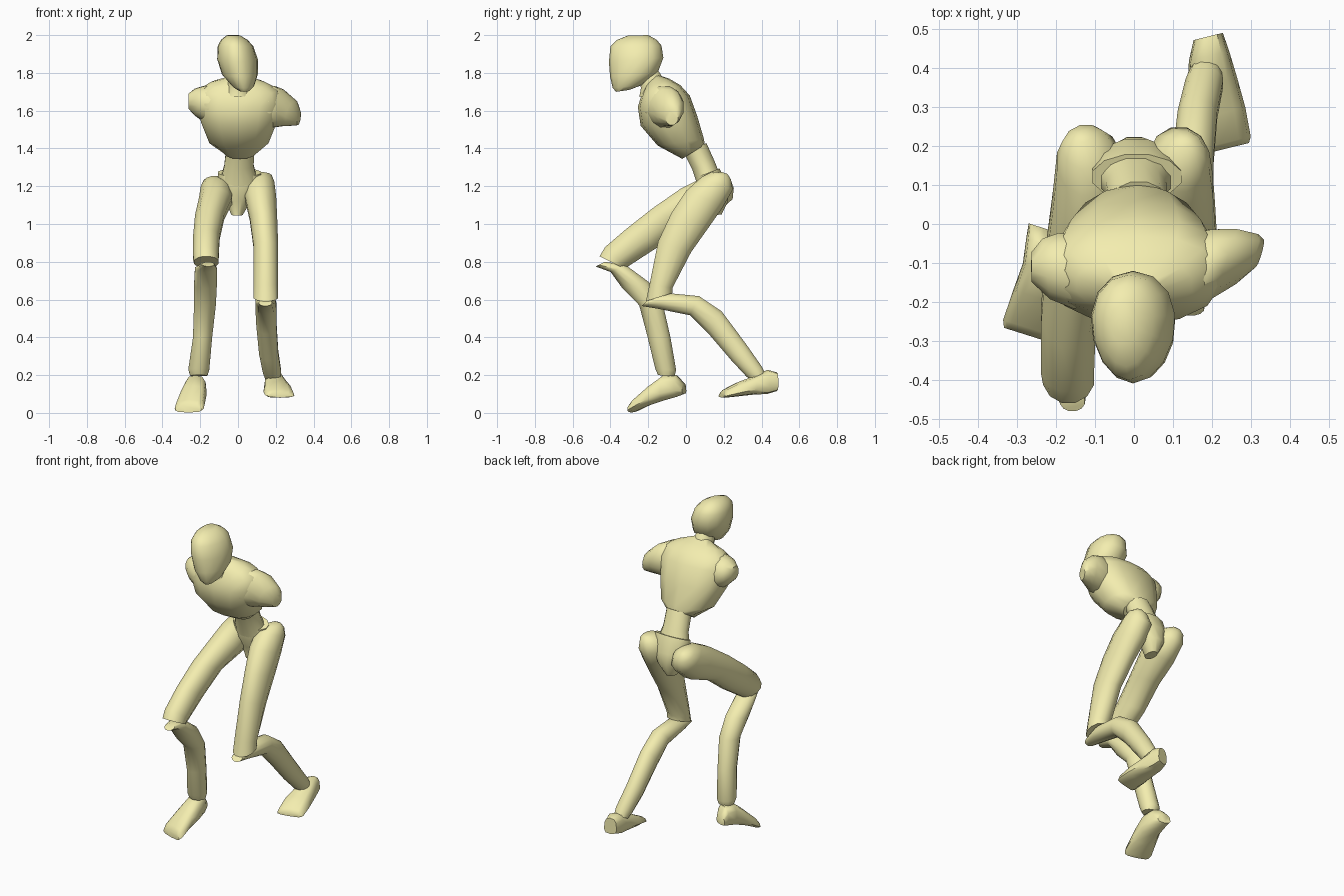
import bpy, bmesh, math
from mathutils import Vector as V

mat = bpy.data.materials.new("pale_yellow")
mat.diffuse_color = (0.90, 0.85, 0.43, 1)


def loft(name, rings, n=12, power=1.0, taper=0.0):
    """Skin rounded rings; each ring is (centre, side vector, depth vector)."""
    bm = bmesh.new()
    sgn = lambda t: math.copysign(abs(t) ** power, t)
    loops = []
    for c, u, v in rings:
        loop = []
        for i in range(n):
            a = 2 * math.pi * (i + 0.5) / n
            s = sgn(math.sin(a))
            loop.append(bm.verts.new(c + u * sgn(math.cos(a)) * (1 + taper * s) + v * s))
        loops.append(loop)
    for a, b in zip(loops, loops[1:]):
        for i in range(n):
            j = (i + 1) % n
            bm.faces.new((a[i], a[j], b[j], b[i]))
    bm.faces.new(loops[0])
    bm.faces.new(loops[-1])
    bmesh.ops.recalc_face_normals(bm, faces=bm.faces)
    me = bpy.data.meshes.new(name)
    bm.to_mesh(me)
    bm.free()
    ob = bpy.data.objects.new(name, me)
    bpy.context.collection.objects.link(ob)
    me.materials.append(mat)
    bpy.ops.object.select_all(action='DESELECT')
    ob.select_set(True)
    bpy.context.view_layer.objects.active = ob
    bpy.ops.object.shade_smooth_by_angle(angle=math.radians(45))
    return ob


def body(name, rows, **kw):
    """Rows: front (y, z), back (y, z), left x, right x."""
    rings = []
    for yf, zf, yb, zb, xl, xr in rows:
        f, b = V((0, yf, zf)), V((0, yb, zb))
        rings.append(((f + b) / 2 + V(((xl + xr) / 2, 0, 0)),
                      V(((xr - xl) / 2, 0, 0)), (b - f) / 2))
    return loft(name, rings, **kw)


def foot(name, rows, side):
    """Rows: x, y, bottom z, top z, half width; narrower on top than at the sole."""
    loft(name, [(V((x, y, (lo + hi) / 2)), V(side) * w * .95, V((0, 0, (hi - lo) / 2)))
                for x, y, lo, hi, w in rows], n=10, power=0.7, taper=-.12)


def shoulder(name, rows):
    """Rows: centre, then half depth (x, y) and half height (x, z) vectors."""
    loft(name, [(V((x, y, z)), V((lean, a, 0)), V((tip, 0, b)))
                for x, y, z, a, b, lean, tip in rows], n=12)


# head and neck
body("head", [(-.37, 1.70, -.30, 1.71, .005, .06), (-.388, 1.72, -.235, 1.735, -.03, .085),
              (-.402, 1.78, -.15, 1.80, -.085, .105), (-.408, 1.86, -.12, 1.88, -.11, .105),
              (-.40, 1.94, -.13, 1.945, -.107, .08), (-.365, 1.975, -.155, 1.975, -.09, .05),
              (-.31, 1.997, -.20, 2.0, -.06, .01)], n=14, taper=.12)
body("neck", [(-.25, 1.67, -.10, 1.74, -.07, .07), (-.24, 1.72, -.13, 1.79, -.055, .06),
              (-.26, 1.78, -.15, 1.82, -.05, .055)])

# chest, rising into the shoulder muscles behind the neck
body("chest", [(-.02, 1.345, .10, 1.42, -.075, .095), (-.15, 1.415, .095, 1.45, -.155, .165),
               (-.24, 1.52, .06, 1.57, -.20, .21), (-.255, 1.62, .02, 1.68, -.22, .23),
               (-.235, 1.685, -.03, 1.735, -.205, .215), (-.22, 1.715, -.09, 1.77, -.15, .15),
               (-.21, 1.735, -.15, 1.79, -.06, .065)],
     n=14, power=.85)
# shoulder stumps
shoulder("right_shoulder", [(.08, -.12, 1.61, .09, .09, 0, 0), (.18, -.115, 1.62, .105, .115, .02, .01),
                            (.235, -.10, 1.615, .09, .10, .03, .0), (.285, -.09, 1.585, .066, .068, .03, .02),
                            (.322, -.075, 1.562, .035, .04, .01, .005)])
shoulder("left_shoulder", [(-.08, -.12, 1.62, .09, .09, 0, 0), (-.175, -.12, 1.635, .10, .10, -.02, 0),
                           (-.225, -.115, 1.645, .08, .075, -.01, 0), (-.262, -.11, 1.65, .04, .042, 0, 0)])

# waist and pelvis
body("waist", [(-.01, 1.37, .11, 1.43, -.065, .09), (.03, 1.29, .155, 1.33, -.075, .085),
               (.06, 1.20, .19, 1.24, -.10, .11)])
body("pelvis", [(.06, 1.25, .18, 1.295, -.11, .125), (.06, 1.18, .22, 1.20, -.11, .12),
                (.09, 1.12, .225, 1.12, -.07, .07), (.10, 1.045, .19, 1.05, -.035, .025)])

# thighs
body("right_thigh", [(.19, 1.275, .22, 1.265, .11, .15), (.13, 1.275, .24, 1.235, .07, .18),
                     (.08, 1.25, .25, 1.18, .035, .195),
                     (.0, 1.18, .20, 1.09, .035, .205), (-.08, 1.06, .13, .99, .06, .21),
                     (-.15, .91, .03, .85, .08, .215), (-.195, .68, -.07, .66, .08, .215),
                     (-.215, .59, -.07, .635, .08, .215)])
body("left_thigh", [(.21, 1.25, .24, 1.225, -.15, -.11), (.14, 1.255, .255, 1.19, -.185, -.06),
                    (.07, 1.24, .25, 1.13, -.20, -.03),
                    (-.03, 1.19, .16, 1.05, -.21, -.03), (-.18, 1.085, .0, .99, -.23, -.07),
                    (-.32, .975, -.14, .88, -.24, -.095), (-.43, .88, -.31, .77, -.24, -.10),
                    (-.46, .83, -.33, .765, -.235, -.10)])

# shins with the pointed knee in front
body("right_shin", [(-.235, .565, -.20, .60, .11, .18), (-.15, .55, -.09, .635, .09, .20),
                    (.02, .515, .07, .62, .09, .205), (.12, .415, .19, .54, .095, .205),
                    (.24, .275, .32, .365, .11, .215), (.32, .19, .40, .25, .13, .23),
                    (.35, .17, .42, .21, .14, .225)])
body("left_shin", [(-.48, .775, -.43, .80, -.19, -.125), (-.40, .745, -.32, .785, -.23, -.11),
                   (-.34, .66, -.19, .69, -.235, -.11), (-.25, .57, -.12, .575, -.235, -.115),
                   (-.205, .40, -.08, .40, -.24, -.135), (-.165, .235, -.05, .225, -.265, -.15),
                   (-.15, .20, -.06, .195, -.255, -.16)])

# feet
foot("right_foot", [(.19, .48, .115, .215, .04), (.192, .43, .10, .228, .055),
                    (.20, .36, .097, .195, .068), (.21, .28, .088, .165, .08),
                    (.222, .205, .08, .125, .082), (.224, .19, .082, .105, .075)], (.97, .24, 0))
foot("left_foot", [(-.233, -.01, .10, .155, .04), (-.225, -.05, .085, .20, .055),
                   (-.225, -.12, .065, .20, .065), (-.24, -.19, .042, .145, .075),
                   (-.258, -.27, .007, .07, .084), (-.262, -.288, .002, .045, .077)], (.95, -.30, 0))
